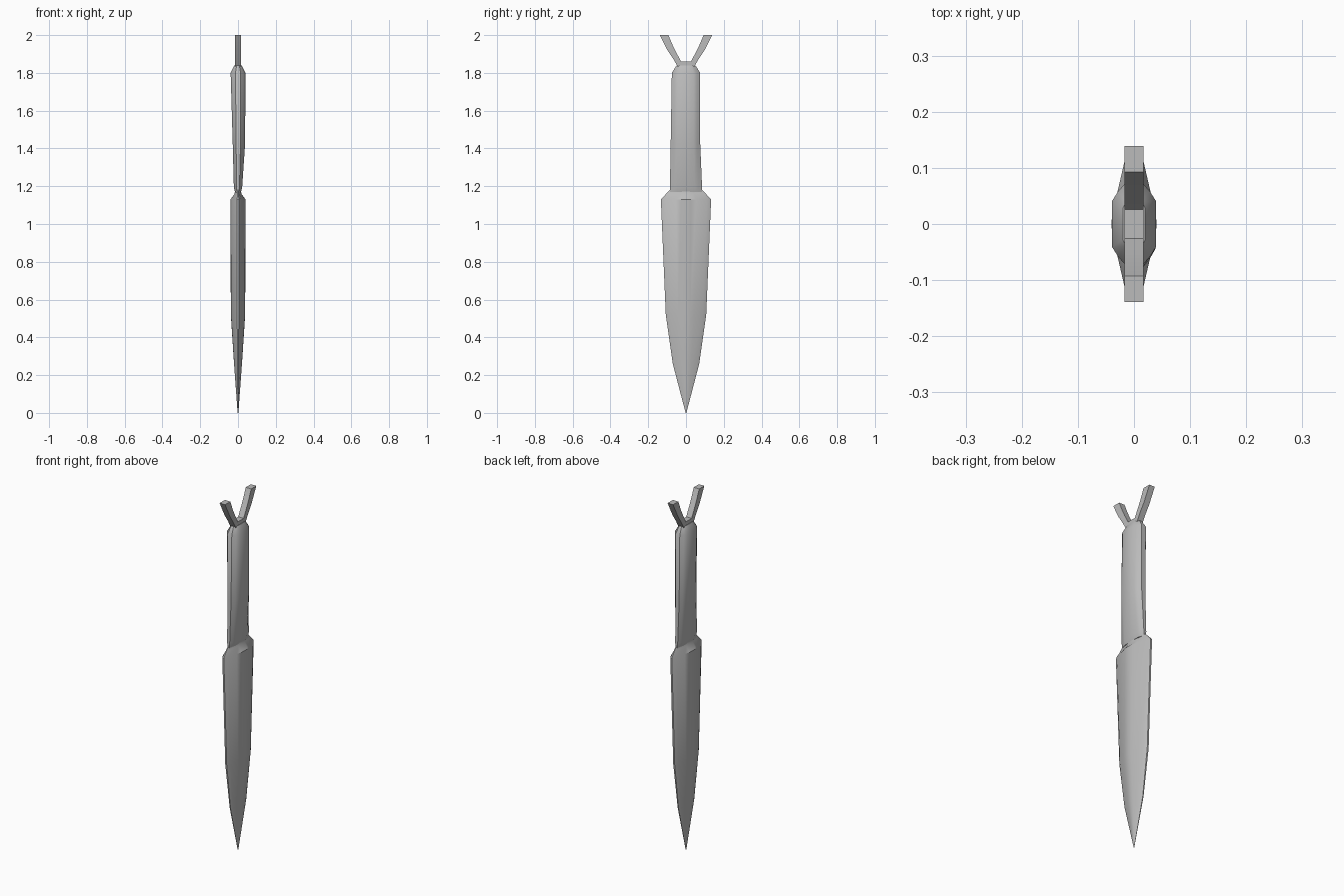
import bpy
import bmesh
import math

cube = bpy.data.objects.get("Cube")
if cube:
    bpy.data.objects.remove(cube, do_unlink=True)

steel = bpy.data.materials.new("grey_steel")
steel.use_nodes = True
GREY = (0.5, 0.5, 0.5, 1)
steel.diffuse_color = GREY
steel.node_tree.nodes["Principled BSDF"].inputs["Base Color"].default_value = GREY


def finish(bm, name, angle):
    """Turn a bmesh into a named, smooth-shaded object."""
    bmesh.ops.remove_doubles(bm, verts=bm.verts, dist=0.0001)
    bmesh.ops.recalc_face_normals(bm, faces=bm.faces)
    mesh = bpy.data.meshes.new(name)
    bm.to_mesh(mesh)
    bm.free()
    mesh.materials.append(steel)
    obj = bpy.data.objects.new(name, mesh)
    bpy.context.collection.objects.link(obj)
    bpy.ops.object.select_all(action="DESELECT")
    obj.select_set(True)
    bpy.context.view_layer.objects.active = obj
    bpy.ops.object.shade_smooth_by_angle(angle=math.radians(angle))


def full_section(quarter):
    """Mirror a quarter outline, starting on the x axis, into a closed loop."""
    half = quarter + [(-x, y) for x, y in reversed(quarter)]
    return half + [(x, -y) for x, y in reversed(half[1:-1])]


def loft(name, quarter, rings, angle):
    """Skin rings of (z, -x, +x, -y, +y half widths)."""
    section = full_section(quarter)
    bm = bmesh.new()
    loops = []
    for z, xn, xp, yn, yp in rings:
        loops.append([bm.verts.new((x * (xp if x > 0 else xn),
                                    y * (yp if y > 0 else yn), z))
                      for x, y in section])
    count = len(section)
    for low, high in zip(loops, loops[1:]):
        for i in range(count):
            j = (i + 1) % count
            bm.faces.new((low[i], low[j], high[j], high[i]))
    bm.faces.new(loops[0])
    bm.faces.new(loops[-1])
    finish(bm, name, angle)


def even(z, x, y):
    return (z, x, x, y, y)


# Blade: lens-shaped section with a thin flat edge
loft("blade", [(1, 0), (0.97, 0.2), (0.76, 0.4), (0.43, 0.83), (0.12, 1)],
     [even(0, 0.002, 0.002), even(0.26, 0.021, 0.07), even(0.52, 0.038, 0.107),
      even(1.13, 0.04, 0.133), even(1.16, 0.018, 0.105), even(1.18, 0.016, 0.086)], 35)

# Grip: flat-sided section, slimmer at the blade and slightly uneven
loft("grip", [(1, 0), (1, 0.55), (0.72, 0.78), (0.35, 1)],
     [even(1.17, 0.016, 0.086), even(1.195, 0.022, 0.085),
      (1.43, 0.028, 0.038, 0.081, 0.075),
      even(1.8, 0.039, 0.075), even(1.84, 0.02, 0.05)], 40)

# Forked pommel: mirrored profile extruded across the thickness
outer = [(0.03, 1.815), (0.045, 1.835), (0.065, 1.87), (0.098, 1.92), (0.139, 2.0)]
inner = [(0.093, 2.0), (0.07, 1.945), (0.05, 1.905), (0.026, 1.86)]
side = outer + inner
profile = side + [(-y, z) for y, z in reversed(side)]
bm = bmesh.new()
face = bm.faces.new([bm.verts.new((-0.017, y, z)) for y, z in profile])
extruded = bmesh.ops.extrude_face_region(bm, geom=[face], use_keep_orig=True)
moved = [v for v in extruded["geom"] if isinstance(v, bmesh.types.BMVert)]
bmesh.ops.translate(bm, verts=moved, vec=(0.034, 0, 0))
finish(bm, "forked_pommel", 30)
